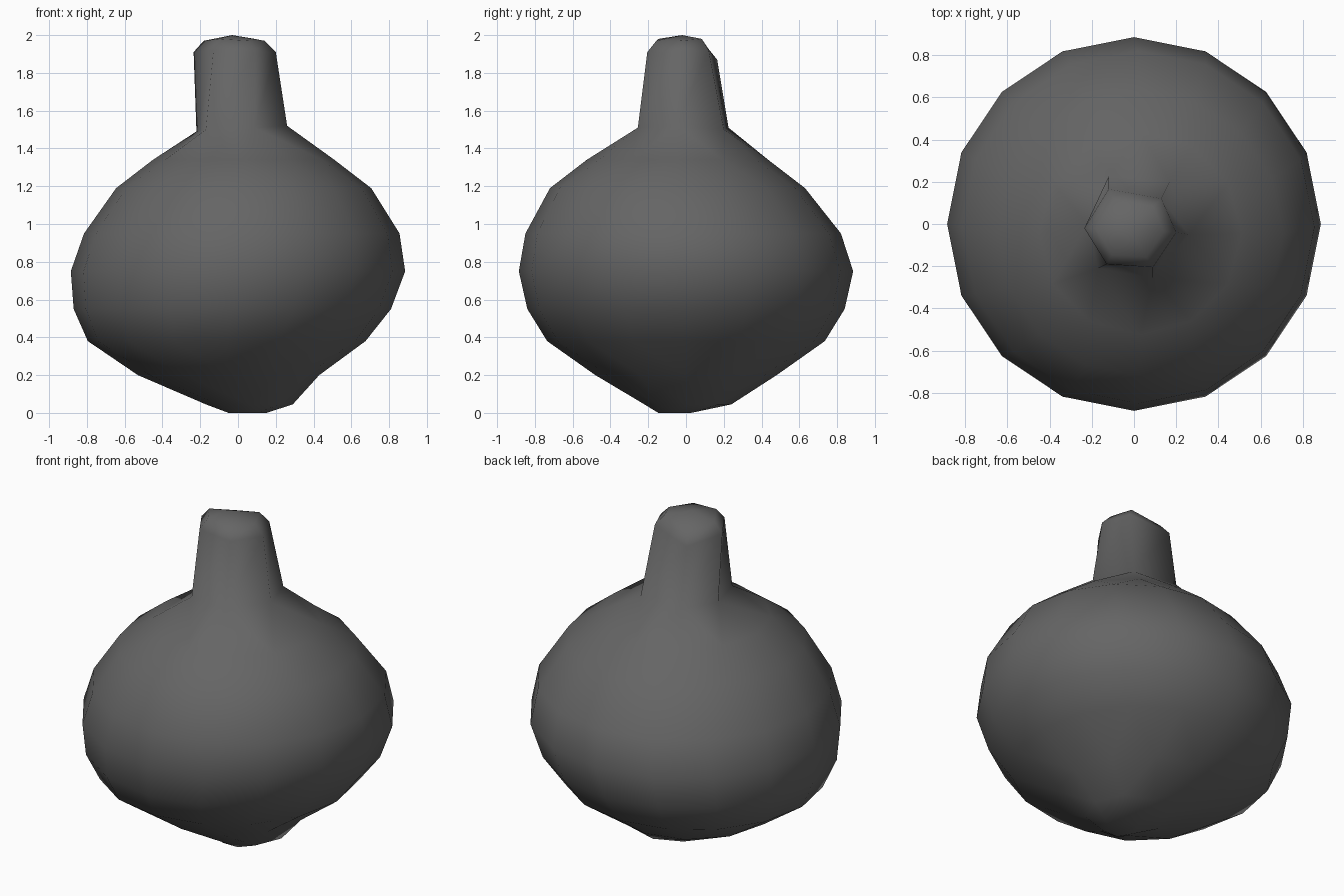
import bpy, bmesh
from math import sin, cos, tau

cube = bpy.data.objects.get("Cube")
if cube:
    bpy.data.objects.remove(cube)

# Dark grey skin
grey = bpy.data.materials.new("dark grey")
grey.use_nodes = True
colour = (0.13, 0.13, 0.13, 1)
grey.diffuse_color = colour
grey.node_tree.nodes["Principled BSDF"].inputs["Base Color"].default_value = colour

# Bulb rings from the base up: height, radius, centre x, centre y, sides
BULB = [
    (0.00, 0.10, 0.05, -0.06, 6),
    (0.045, 0.23, 0.06, 0.01, 8),
    (0.20, 0.48, -0.05, 0.00, 12),
    (0.38, 0.735, -0.06, 0.00, 16),
    (0.55, 0.84, -0.03, 0.00, 16),
    (0.75, 0.885, 0.00, 0.00, 16),
    (0.95, 0.835, 0.02, -0.015, 16),
    (1.19, 0.675, 0.03, -0.045, 16),
    (1.34, 0.48, 0.03, -0.045, 12),
]

# Uneven six-sided stem: its foot and its shoulder
STEM_FOOT = [(0.26, -0.05, 1.52), (0.17, 0.20, 1.50), (-0.12, 0.225, 1.51),
             (-0.22, 0.0, 1.49), (-0.17, -0.21, 1.50), (0.09, -0.255, 1.51)]
STEM_SHOULDER = [(0.20, -0.04, 1.91), (0.13, 0.12, 1.92), (-0.12, 0.165, 1.87),
                 (-0.235, -0.02, 1.91), (-0.13, -0.19, 1.92), (0.09, -0.205, 1.91)]
STEM_TIP = (-0.03, -0.02, 2.0)


def circle(z, radius, cx, cy, sides):
    return [(cx + radius * cos(tau * i / sides),
             cy + radius * sin(tau * i / sides), z) for i in range(sides)]


def stitch(bm, low, high):
    """Join two rings, with quads where the counts match."""
    a, b = len(low), len(high)
    if a == b:
        for i in range(a):
            j = (i + 1) % a
            bm.faces.new((low[i], low[j], high[j], high[i]))
        return
    i = j = 0
    while i < a or j < b:
        if j == b or (i < a and (i + 0.5) / a <= (j + 0.5) / b):
            bm.faces.new((low[i % a], low[(i + 1) % a], high[j % b]))
            i += 1
        else:
            bm.faces.new((low[i % a], high[(j + 1) % b], high[j % b]))
            j += 1


def cap(bm, ring, point):
    tip = bm.verts.new(point)
    for i, v in enumerate(ring):
        bm.faces.new((v, ring[(i + 1) % len(ring)], tip))


# Round bulb flowing into a faceted stem with a rounded end
stem_end = [(STEM_TIP[0] + 0.74 * (x - STEM_TIP[0]),
             STEM_TIP[1] + 0.74 * (y - STEM_TIP[1]), z + 0.06)
            for x, y, z in STEM_SHOULDER]
outlines = [circle(*r) for r in BULB] + [STEM_FOOT, STEM_SHOULDER, stem_end]

bm = bmesh.new()
rings = [[bm.verts.new(p) for p in outline] for outline in outlines]
for low, high in zip(rings, rings[1:]):
    stitch(bm, low, high)
cap(bm, rings[-1], STEM_TIP)
bm.faces.new(list(reversed(rings[0])))
bmesh.ops.recalc_face_normals(bm, faces=bm.faces)
for f in bm.faces:
    f.smooth = True

mesh = bpy.data.meshes.new("bulb_with_stem")
bm.to_mesh(mesh)
bm.free()
mesh.materials.append(grey)
bulb = bpy.data.objects.new("bulb_with_stem", mesh)
bpy.context.collection.objects.link(bulb)
